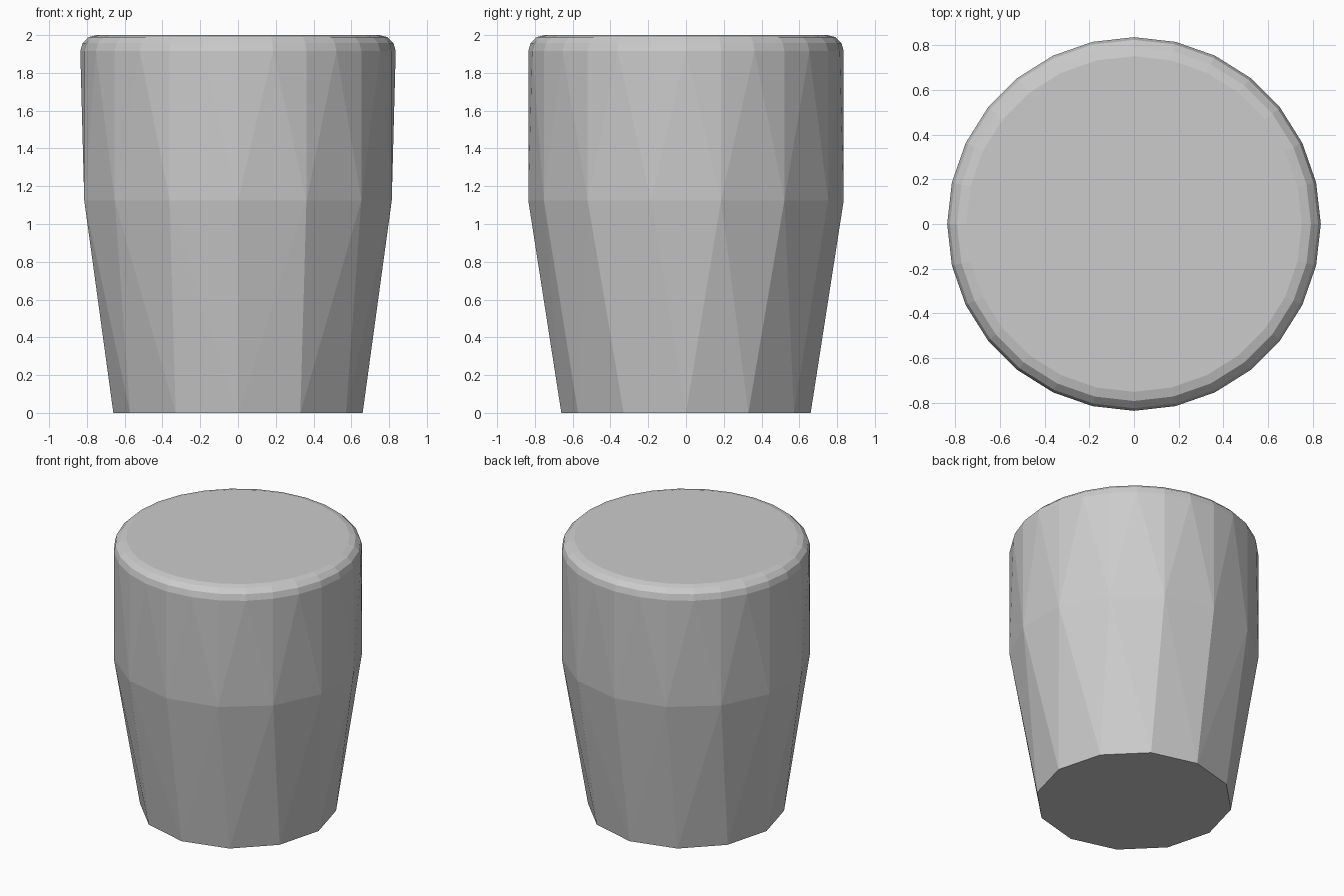
import bpy, bmesh
from math import sin, cos, tau, radians

if "Cube" in bpy.data.objects:
    bpy.data.objects.remove(bpy.data.objects["Cube"])

# (radius, height, sides): faceted body tapering down, finely sided rounded rim
RINGS = [
    (0.66, 0.00, 12),
    (0.835, 1.125, 14),
    (0.835, 1.915, 28),
    (0.823, 1.958, 28),
    (0.791, 1.989, 28),
    (0.750, 2.00, 28),
]

bm = bmesh.new()
for radius, z, sides in RINGS:
    for i in range(sides):
        a = tau * i / sides
        # every ring starts with a vertex on the back (+y)
        bm.verts.new((radius * sin(a), radius * cos(a), z))

# Skin the rings: the body is fully convex, so a hull joins differing side counts
bmesh.ops.convex_hull(bm, input=bm.verts[:])
bmesh.ops.dissolve_limit(bm, angle_limit=radians(0.5),
                         verts=bm.verts[:], edges=bm.edges[:])
bmesh.ops.recalc_face_normals(bm, faces=bm.faces[:])

mesh = bpy.data.meshes.new("tapered_stool")
bm.to_mesh(mesh)
bm.free()
stool = bpy.data.objects.new("tapered_stool", mesh)
bpy.context.collection.objects.link(stool)
